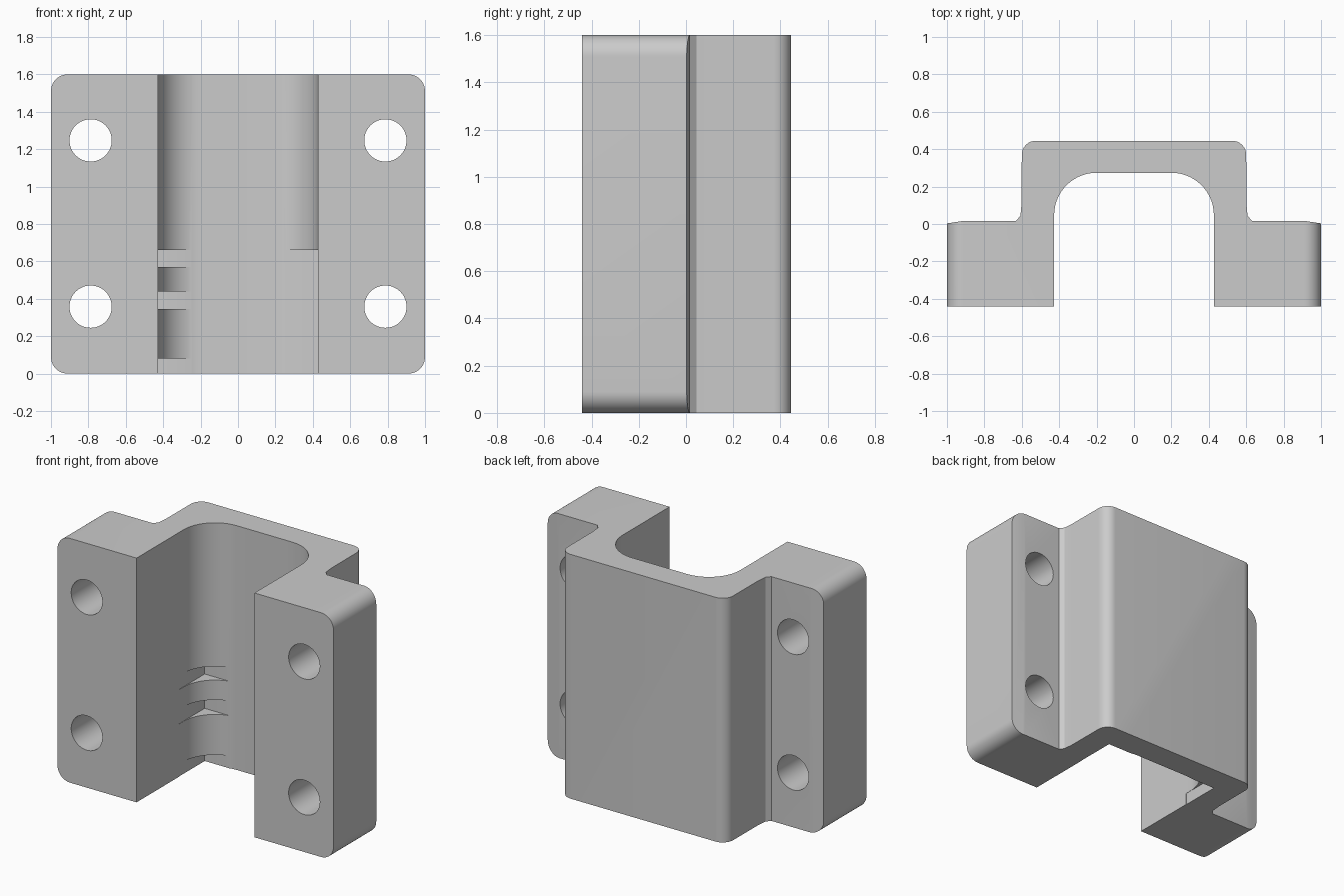
import bpy, bmesh
from math import cos, sin, pi, radians

if "Cube" in bpy.data.objects:
    bpy.data.objects.remove(bpy.data.objects["Cube"])

HEIGHT = 1.6

grey = bpy.data.materials.new("plain grey")
grey.use_nodes = True
COLOUR = (0.6, 0.6, 0.6, 1)
grey.diffuse_color = COLOUR
grey.node_tree.nodes["Principled BSDF"].inputs["Base Color"].default_value = COLOUR


def arc(cx, cy, r, start, end, steps=12):
    """Points on an arc, angles in degrees."""
    angles = [radians(start + (end - start) * i / steps) for i in range(steps + 1)]
    return [(cx + r * cos(a), cy + r * sin(a)) for a in angles]


def prism(name, points, low, high, axis="z"):
    """Extrude a flat outline along z or y."""
    bm = bmesh.new()
    place = (lambda a, b, d: (a, b, d)) if axis == "z" else (lambda a, b, d: (a, d, b))
    face = bm.faces.new([bm.verts.new(place(a, b, low)) for a, b in points])
    top = bmesh.ops.extrude_face_region(bm, geom=[face])["geom"]
    shift = place(0, 0, high - low)
    bmesh.ops.translate(bm, vec=shift, verts=[v for v in top if isinstance(v, bmesh.types.BMVert)])
    bmesh.ops.recalc_face_normals(bm, faces=bm.faces)
    mesh = bpy.data.meshes.new(name)
    bm.to_mesh(mesh)
    bm.free()
    mesh.materials.append(grey)
    obj = bpy.data.objects.new(name, mesh)
    bpy.context.collection.objects.link(obj)
    return obj


def combine(target, tool, operation):
    """Apply a boolean and discard the helper."""
    mod = target.modifiers.new("cut", "BOOLEAN")
    mod.object, mod.operation, mod.solver = tool, operation, "EXACT"
    bpy.context.view_layer.objects.active = target
    bpy.ops.object.modifier_apply(modifier=mod.name)
    bpy.data.objects.remove(tool)


def box(x0, x1, y0, y1):
    return [(x0, y0), (x1, y0), (x1, y1), (x0, y1)]


# Channel bracket section: right half outline, then its mirror image
half = arc(0.2, 0.047, 0.227, 90, 0, 16)
half += [(0.427, -0.44), (1, -0.44), (1, 0.003), (0.91, 0.017), (0.63, 0.017), (0.607, 0.045), (0.601, 0.11)]
half += arc(0.525, 0.37, 0.075, 0, 90, 8)
outline = half + [(-x, y) for x, y in reversed(half)]
bracket = prism("channel_bracket", outline, 0, HEIGHT)

# Rounded corners of the flanges
R = 0.09
corners = (arc(1 - R, HEIGHT - R, R, 0, 90) + arc(R - 1, HEIGHT - R, R, 90, 180)
           + arc(R - 1, R, R, 180, 270) + arc(1 - R, R, R, 270, 360))
combine(bracket, prism("corner_envelope", corners, -1, 1, "y"), "INTERSECT")

# Four bolt holes
for x in (-0.788, 0.788):
    for z in (0.358, 1.247):
        circle = arc(x, z, 0.113, 0, 360, 48)[:-1]
        combine(bracket, prism("bolt_hole", circle, -1, 1, "y"), "DIFFERENCE")

# Square corner reliefs low in the channel: one tall, three short
combine(bracket, prism("tall_relief", box(0.1, 0.429, 0, 0.268), -0.1, 0.66), "DIFFERENCE")
for low, high in ((-0.1, 0.08), (0.345, 0.44), (0.57, 0.66)):
    combine(bracket, prism("short_relief", box(-0.429, -0.1, 0, 0.268), low, high), "DIFFERENCE")

# Smooth curves, crisp edges
bpy.ops.object.select_all(action="DESELECT")
bracket.select_set(True)
bpy.context.view_layer.objects.active = bracket
bpy.ops.object.shade_smooth_by_angle(angle=radians(25))
